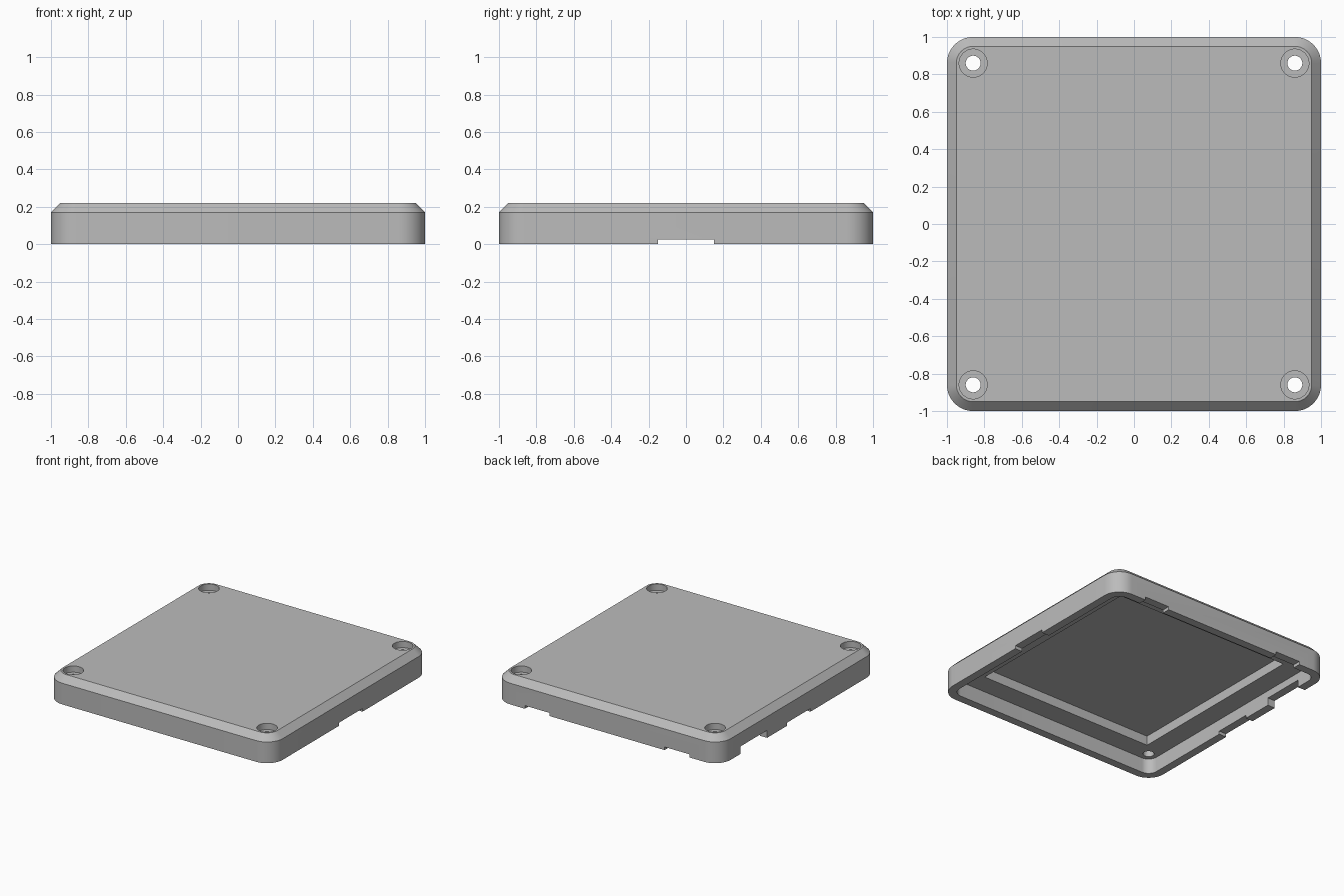
import bpy, bmesh, math

if "Cube" in bpy.data.objects:
    bpy.data.objects.remove(bpy.data.objects["Cube"], do_unlink=True)

HEIGHT, CHAMFER, WALL = 0.22, 0.05, 0.065
LEDGE, CEILING = 0.12, 0.195      # undersides of the screw ledge and of the recess
CORNER = 0.86                     # shared centre of corner arcs and screw holes

grey = bpy.data.materials.new("plastic_grey")
grey.use_nodes = True
grey.diffuse_color = (0.5, 0.5, 0.5, 1)
grey.node_tree.nodes["Principled BSDF"].inputs["Base Color"].default_value = (0.5, 0.5, 0.5, 1)


def make_object(name, bm):
    bmesh.ops.recalc_face_normals(bm, faces=bm.faces)
    mesh = bpy.data.meshes.new(name)
    bm.to_mesh(mesh)
    bm.free()
    mesh.materials.append(grey)
    obj = bpy.data.objects.new(name, mesh)
    bpy.context.collection.objects.link(obj)
    return obj


def rounded_slab(name, levels, steps=12):
    """Stack of rounded squares, one per (corner radius, height)."""
    bm = bmesh.new()
    rings = []
    for radius, z in levels:
        ring = []
        for quarter, (sx, sy) in enumerate([(1, 1), (-1, 1), (-1, -1), (1, -1)]):
            for i in range(steps + 1):
                a = (quarter + i / steps) * math.pi / 2
                ring.append(bm.verts.new((sx * CORNER + radius * math.cos(a),
                                          sy * CORNER + radius * math.sin(a), z)))
        rings.append(ring)
    for low, high in zip(rings, rings[1:]):
        for i in range(len(low)):
            j = (i + 1) % len(low)
            bm.faces.new((low[i], low[j], high[j], high[i]))
    bm.faces.new(rings[0])
    bm.faces.new(rings[-1])
    return make_object(name, bm)


def box(name, x0, x1, y0, y1, z0, z1):
    bm = bmesh.new()
    bmesh.ops.create_cube(bm, size=1)
    for v in bm.verts:
        v.co = (x1 if v.co.x > 0 else x0, y1 if v.co.y > 0 else y0, z1 if v.co.z > 0 else z0)
    return make_object(name, bm)


def cylinder(name, x, y, radius, z0, z1):
    bm = bmesh.new()
    bmesh.ops.create_cone(bm, cap_ends=True, segments=40, radius1=radius, radius2=radius, depth=z1 - z0)
    bmesh.ops.translate(bm, verts=bm.verts, vec=(x, y, (z0 + z1) / 2))
    return make_object(name, bm)


# Outer shell with chamfered top edge
R = 1 - CORNER
lid = rounded_slab("enclosure_lid", [(R, 0), (R, HEIGHT - CHAMFER), (R - CHAMFER, HEIGHT)])

# Hollow underside and deeper square recess
cutters = [rounded_slab("hollow_cutter", [(R - WALL, -0.1), (R - WALL, LEDGE)]),
           box("recess_cutter", -0.77, 0.77, -0.77, 0.77, 0.05, CEILING)]

# Counterbored screw holes
for x in (-CORNER, CORNER):
    for y in (-CORNER, CORNER):
        cutters.append(cylinder("hole_cutter", x, y, 0.04, 0.05, 0.3))
        cutters.append(cylinder("counterbore_cutter", x, y, 0.075, HEIGHT - 0.05, 0.3))

# Rim notches: one on each side, two at the back, a deep one for the cable
for s in (-1, 1):
    cutters.append(box("side_notch_cutter", s * 1 - 0.1, s * 1 + 0.1, -0.15, 0.15, -0.1, 0.025))
    cutters.append(box("back_notch_cutter", s * 0.62 - 0.11, s * 0.62 + 0.11, 0.9, 1.1, -0.1, 0.025))
cutters.append(box("cable_notch_cutter", -1.1, -0.9, 0.4, 0.74, -0.1, 0.06))

for cutter in cutters:
    mod = lid.modifiers.new(cutter.name, 'BOOLEAN')
    mod.operation = 'DIFFERENCE'
    mod.solver = 'EXACT'
    mod.object = cutter
    cutter.hide_render = True

# Bake the cuts and drop the cutters
bpy.context.view_layer.update()
baked = bpy.data.meshes.new_from_object(lid.evaluated_get(bpy.context.evaluated_depsgraph_get()))
lid.modifiers.clear()
lid.data = baked
for cutter in cutters:
    bpy.data.objects.remove(cutter, do_unlink=True)

bpy.ops.object.select_all(action='DESELECT')
lid.select_set(True)
bpy.context.view_layer.objects.active = lid
bpy.ops.object.shade_smooth_by_angle(angle=math.radians(30))
